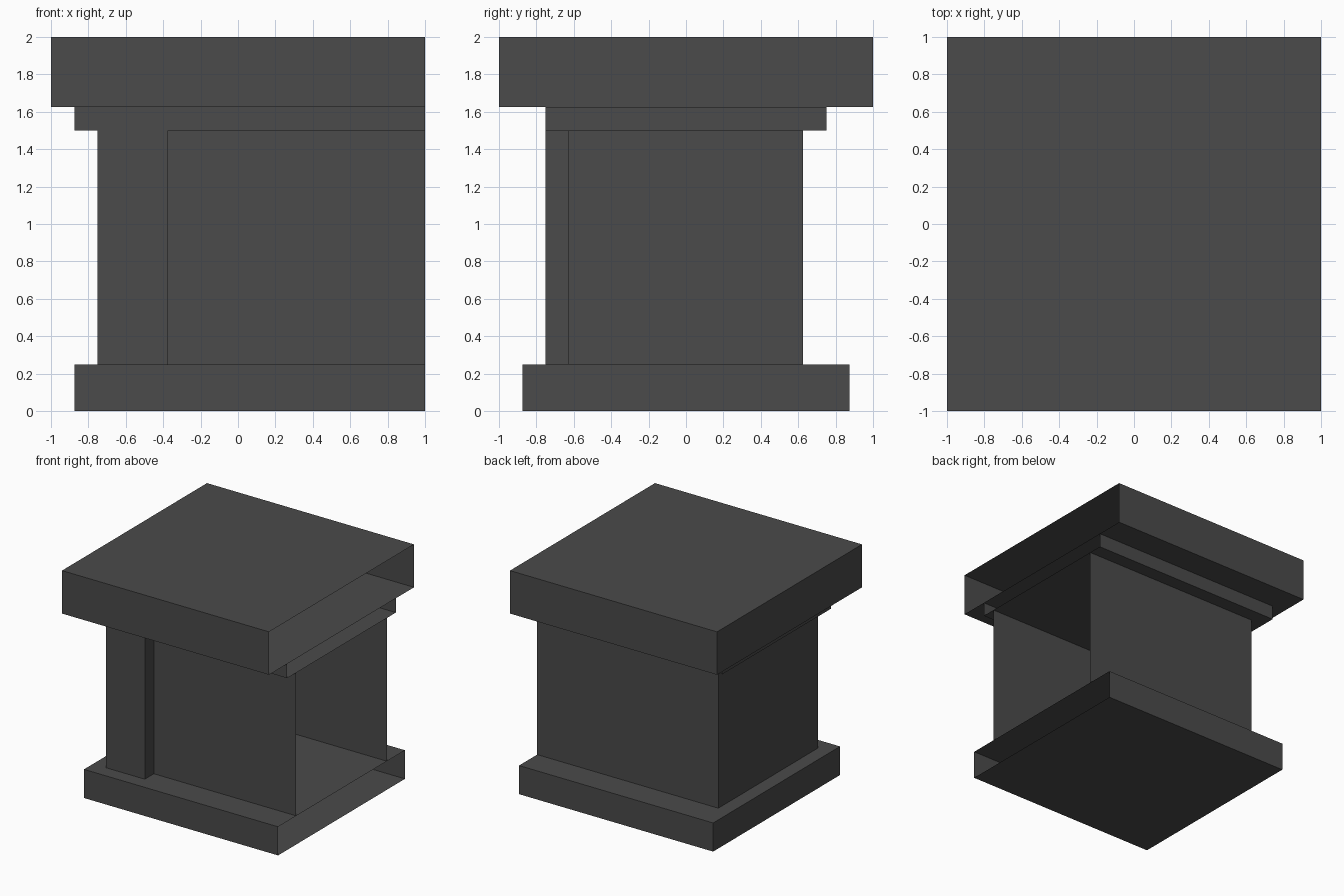
import bpy
import bmesh

if "Cube" in bpy.data.objects:
    bpy.data.objects.remove(bpy.data.objects["Cube"])

U = 0.125  # one grid step: the block is 16 steps on each side

stone = bpy.data.materials.new("dark_grey")
stone.diffuse_color = (0.069, 0.069, 0.069, 1)
stone.use_nodes = True
stone.node_tree.nodes["Principled BSDF"].inputs["Base Color"].default_value = stone.diffuse_color


def block(name, lo, hi, open_right=True):
    """Box between two grid corners; open on +x where the block joins its neighbour."""
    bm = bmesh.new()
    bmesh.ops.create_cube(bm, size=1)
    for v in bm.verts:
        for i in range(3):
            v.co[i] = (lo[i] if v.co[i] < 0 else hi[i]) * U
        v.co.x -= 1
        v.co.y -= 1
    bm.normal_update()
    if open_right:
        ends = [f for f in bm.faces if f.normal.x > 0.9]
        bmesh.ops.delete(bm, geom=ends, context='FACES')
    mesh = bpy.data.meshes.new(name)
    bm.to_mesh(mesh)
    bm.free()
    mesh.materials.append(stone)
    obj = bpy.data.objects.new(name, mesh)
    bpy.context.collection.objects.link(obj)
    return obj


# Stacked open-ended slabs
block("base", (1, 1, 0), (16, 15, 2))
block("body", (2, 3, 2), (16, 13, 12))
block("neck", (1, 2, 12), (16, 14, 13))
block("top_slab", (0, 0, 13), (16, 16, 16))

# Raised strip on the front left corner
block("front_pilaster", (2, 2, 2), (5, 3, 12), open_right=False)
